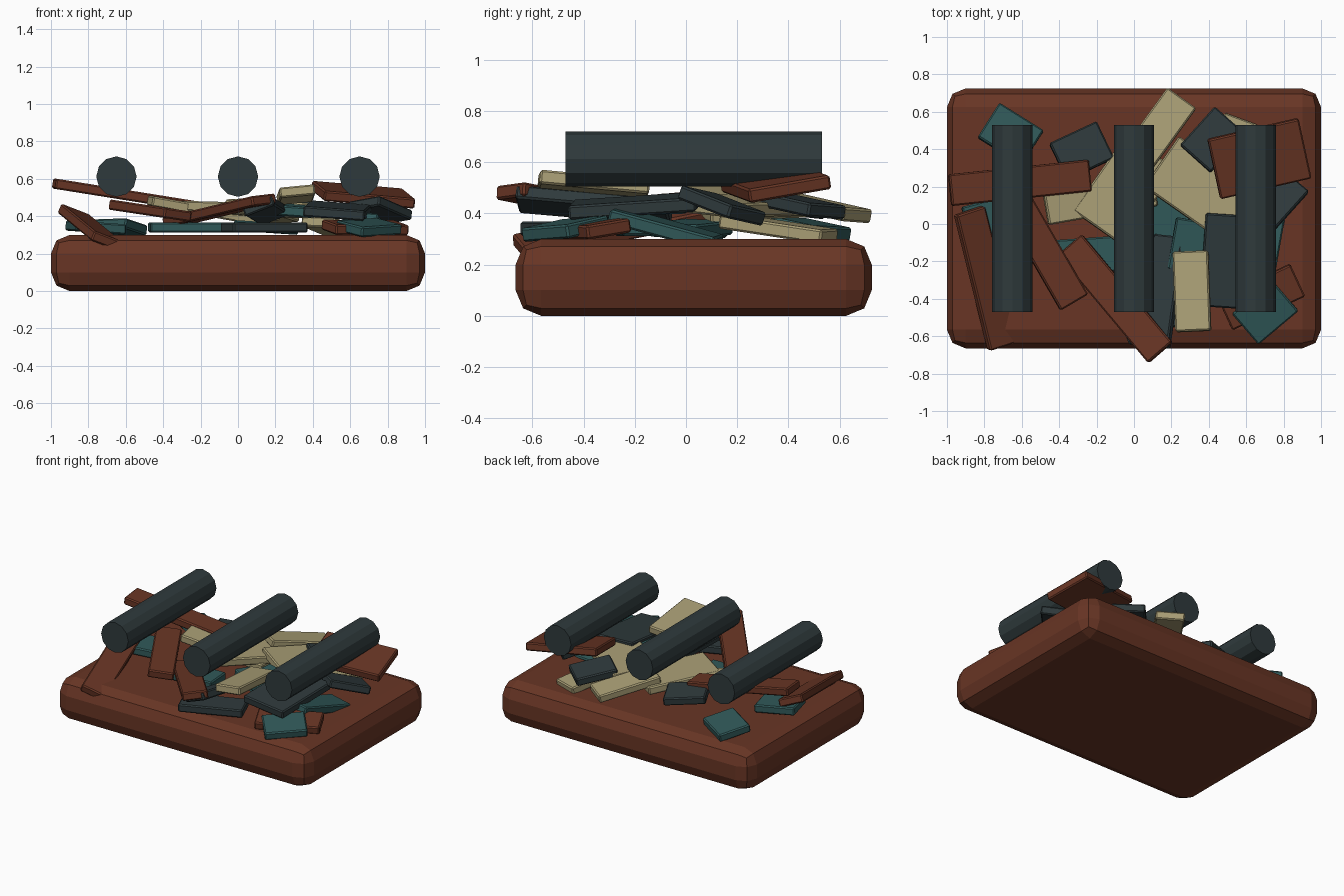
import bpy, bmesh
from math import radians, cos, sin
from mathutils import Matrix, Vector

if "Cube" in bpy.data.objects:
    bpy.data.objects.remove(bpy.data.objects["Cube"])


def material(name, rgb):
    m = bpy.data.materials.new(name)
    m.diffuse_color = (*rgb, 1)
    m.use_nodes = True
    m.node_tree.nodes["Principled BSDF"].inputs["Base Color"].default_value = m.diffuse_color
    return m


RUST = material("rust", (0.14, 0.036, 0.018))
CREAM = material("cream", (0.40, 0.345, 0.18))
DARK = material("dark", (0.028, 0.042, 0.045))
TEAL = material("teal", (0.03, 0.10, 0.10))


def finish(name, bm, mat, matrix):
    me = bpy.data.meshes.new(name)
    bm.to_mesh(me)
    bm.free()
    me.materials.append(mat)
    ob = bpy.data.objects.new(name, me)
    ob.matrix_world = matrix
    bpy.context.collection.objects.link(ob)


def block(name, mat, size, matrix, bevel, segments):
    bm = bmesh.new()
    bmesh.ops.create_cube(bm, size=1)
    bmesh.ops.scale(bm, vec=size, verts=bm.verts)
    bmesh.ops.bevel(bm, geom=bm.edges[:], offset=bevel, segments=segments,
                    profile=0.5, affect='EDGES')
    finish(name, bm, mat, matrix)


# Rounded base
block("base", RUST, (2, 1.39, 0.3), Matrix.Translation((0, 0.03, 0.15)), 0.1, 2)

# Three round bars lying front to back
for i in (-1, 0, 1):
    bm = bmesh.new()
    bmesh.ops.create_cone(bm, cap_ends=True, segments=12, radius1=0.108,
                          radius2=0.108, depth=1)
    finish(f"bar_{i + 2}", bm, DARK, Matrix.Translation((i * 0.65, 0.03, 0.612))
           @ Matrix.Rotation(radians(90), 4, 'X'))

# Heap of planks: a few stock sizes, stacked in three layers
SIZES = {"long": (0.76, 0.17), "strip": (0.6, 0.17), "panel": (0.5, 0.33),
         "short": (0.43, 0.19), "chip": (0.28, 0.22)}
LAYERS = {"low": 0.34, "mid": 0.43, "top": 0.515}


def plank(mat, kind, layer, x, y, heading, slope=None):
    """Loose plank; by default it slopes gently down, away from the middle."""
    sx, sy = slope or (-0.07, -0.35 * y)
    a = radians(heading)
    u = Vector((cos(a), sin(a), cos(a) * sx + sin(a) * sy)).normalized()
    n = Vector((-sx, -sy, 1)).normalized()
    m = Matrix((u, n.cross(u), n)).transposed().to_4x4()
    m.translation = (x, y, LAYERS[layer])
    block(f"{mat.name}_{kind}_plank", mat, (*SIZES[kind], 0.055), m, 0.008, 1)


# Rust planks
plank(RUST, "long", "top", -0.61, 0.22, 6, (-0.16, 0))
plank(RUST, "long", "low", -0.79, -0.29, -76, (-0.42, 0.1))
plank(RUST, "strip", "mid", -0.47, -0.16, -60, (-0.15, 0))
plank(RUST, "long", "mid", -0.1, -0.4, -50, (0.17, -0.06))
plank(RUST, "panel", "top", 0.67, 0.35, 13, (-0.12, 0.15))
plank(RUST, "short", "low", 0.68, -0.39, 25)
# Cream planks
plank(CREAM, "short", "top", 0.31, -0.36, 92, (0.1, -0.09))
plank(CREAM, "short", "mid", 0.13, 0.5, 54)
plank(CREAM, "panel", "mid", 0.35, 0.19, -35)
plank(CREAM, "strip", "mid", -0.18, 0.13, 10, (-0.18, 0))
plank(CREAM, "panel", "mid", -0.05, 0.18, 55)
plank(CREAM, "short", "low", 0.5, 0.36, 70)
# Dark planks
plank(DARK, "chip", "mid", -0.28, 0.39, 25)
plank(DARK, "strip", "mid", 0.15, -0.36, 82, (0.38, -0.14))
plank(DARK, "short", "low", 0.14, -0.48, 22, (0, 0))
plank(DARK, "chip", "mid", 0.42, 0.45, 48)
plank(DARK, "chip", "mid", 0.76, 0.14, 48, (-0.08, -0.32))
plank(DARK, "panel", "mid", 0.53, -0.2, 86)
# Teal planks
plank(TEAL, "chip", "low", -0.66, 0.48, -32)
plank(TEAL, "chip", "low", -0.76, 0.02, 15)
plank(TEAL, "short", "low", -0.26, -0.17, 4, (0, 0))
plank(TEAL, "chip", "low", 0.15, 0.02, -30)
plank(TEAL, "chip", "mid", 0.31, -0.12, 80)
plank(TEAL, "short", "low", 0.69, -0.08, 80, (-0.12, -0.25))
plank(TEAL, "chip", "low", 0.7, -0.47, 40)
